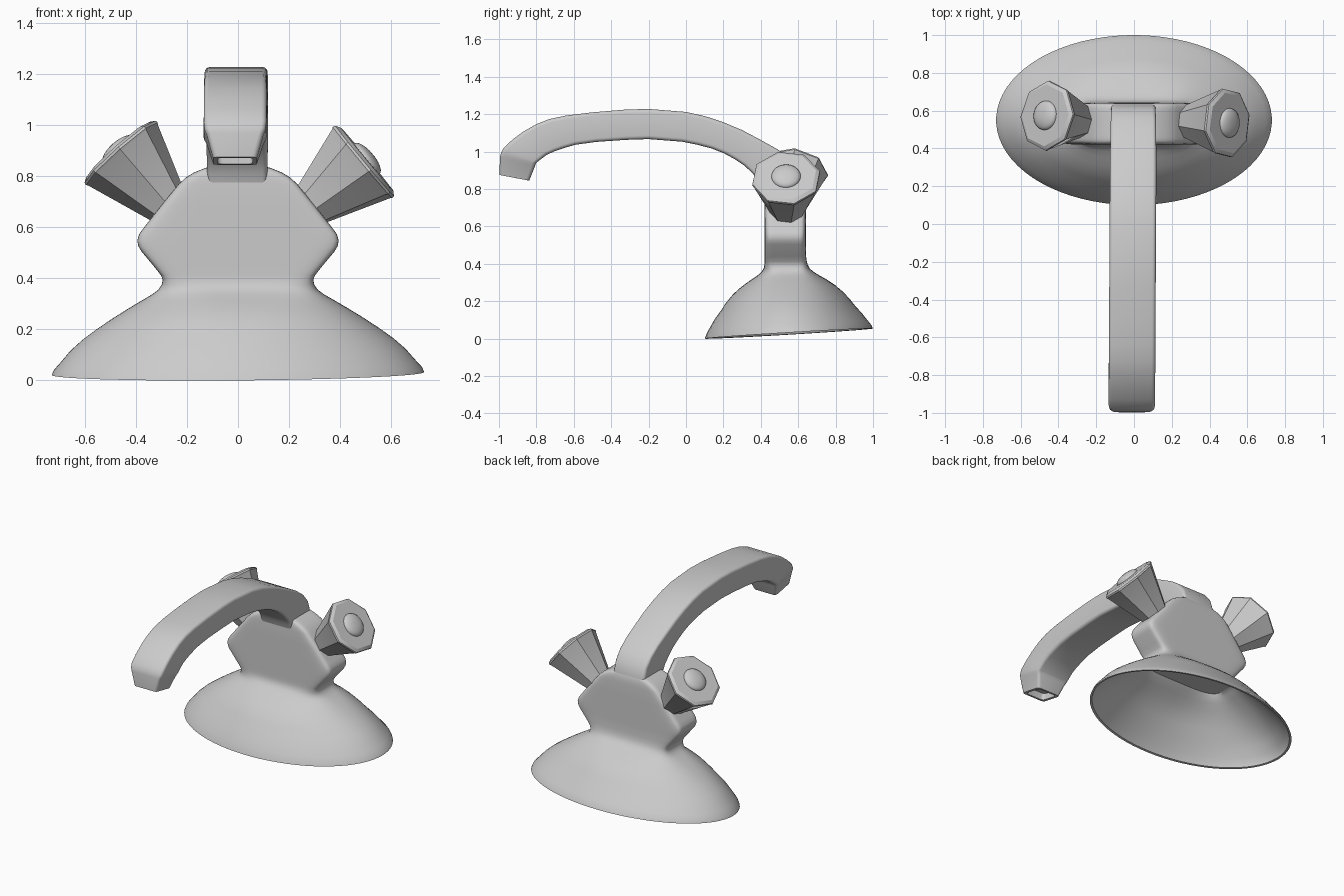
import bpy, math
from mathutils import Vector

if "Cube" in bpy.data.objects:
    bpy.data.objects.remove(bpy.data.objects["Cube"])

grey = bpy.data.materials.new("grey_metal")
grey.diffuse_color = (0.6, 0.6, 0.6, 1)
grey.use_nodes = True
grey.node_tree.nodes["Principled BSDF"].inputs["Base Color"].default_value = grey.diffuse_color


def loft(name, rings, angle=40):
    """Skin closed rings of equal length and cap both ends."""
    n = len(rings[0])
    verts = [v for r in rings for v in r]
    faces = [(i * n + j, i * n + (j + 1) % n, (i + 1) * n + (j + 1) % n, (i + 1) * n + j)
             for i in range(len(rings) - 1) for j in range(n)]
    faces += [tuple(reversed(range(n))), tuple(range(len(verts) - n, len(verts)))]
    me = bpy.data.meshes.new(name)
    me.from_pydata(verts, [], faces)
    me.materials.append(grey)
    ob = bpy.data.objects.new(name, me)
    bpy.context.collection.objects.link(ob)
    bpy.ops.object.select_all(action='DESELECT')
    ob.select_set(True)
    bpy.context.view_layer.objects.active = ob
    bpy.ops.object.mode_set(mode='EDIT')
    bpy.ops.mesh.select_all(action='SELECT')
    bpy.ops.mesh.normals_make_consistent(inside=False)
    bpy.ops.object.mode_set(mode='OBJECT')
    bpy.ops.object.shade_smooth_by_angle(angle=math.radians(angle))
    return ob


def superellipse(a, b, n, count=72):
    p = 2 / n
    out = []
    for i in range(count):
        t = 2 * math.pi * (i + 0.5) / count
        c, s = math.cos(t), math.sin(t)
        out.append((a * math.copysign(abs(c) ** p, c), b * math.copysign(abs(s) ** p, s)))
    return out


def rounded_rect(a, b, r, steps=4):
    out = []
    for k, (sx, sy) in enumerate(((1, 1), (-1, 1), (-1, -1), (1, -1))):
        for i in range(steps + 1):
            t = math.pi / 2 * (k + i / steps)
            out.append((sx * (a - r) + r * math.cos(t), sy * (b - r) + r * math.sin(t)))
    return out


# Flared hollow base blending into the flat angular body
def body_ring(z, a, b, cy, n):
    ring = []
    for x, y in superellipse(a, b, n):
        y += cy
        lean = (0.06 * (y - 0.1) + 0.008 * x) * max(0, 1 - z / 0.38)
        ring.append((x, y, z + lean))
    return ring


bell = [(0, .73, .45, .55, 2), (.02, .722, .443, .55, 2), (.05, .697, .425, .548, 2),
        (.10, .657, .394, .546, 2), (.145, .61, .36, .545, 2), (.19, .553, .33, .545, 2.05),
        (.235, .49, .293, .545, 2.15), (.275, .43, .25, .547, 2.3), (.31, .375, .203, .548, 2.6),
        (.335, .335, .165, .546, 3.2), (.355, .311, .14, .543, 4.2)]
neck_body = [(.375, .299, .123, .538, 6), (.395, .295, .116, .535, 8), (.412, .302, .113, .533, 9),
             (.44, .324, .111, .531, 10), (.505, .378, .111, .531, 10), (.525, .390, .111, .531, 10),
             (.548, .395, .111, .531, 10), (.572, .388, .111, .531, 10), (.595, .372, .111, .531, 10),
             (.69, .297, .111, .531, 10), (.77, .232, .111, .531, 10), (.795, .205, .109, .531, 9),
             (.815, .172, .106, .531, 8), (.832, .13, .10, .531, 8), (.84, .10, .085, .531, 8)]
inner = [(z + .002, a - .014, b - .014, cy, n) for z, a, b, cy, n in reversed(bell)]
loft("base_and_body", [body_ring(*r) for r in inner + bell + neck_body])

# Arched spout: (top y, top z, underside y, underside z, half width)
stations = [(.635, .76, .425, .76, .118), (.632, .83, .41, .81, .118), (.61, .90, .385, .85, .118),
            (.56, .96, .35, .89, .12), (.49, 1.012, .31, .927, .121), (.40, 1.062, .265, .957, .122),
            (.30, 1.115, .205, .99, .123), (.20, 1.157, .14, 1.016, .123), (.10, 1.19, .06, 1.037, .123),
            (0, 1.212, -.02, 1.053, .123), (-.20, 1.228, -.20, 1.067, .123),
            (-.32, 1.225, -.32, 1.063, .123), (-.50, 1.21, -.48, 1.052, .123),
            (-.64, 1.193, -.59, 1.037, .123), (-.73, 1.174, -.65, 1.02, .123),
            (-.80, 1.147, -.70, 1.003, .123), (-.87, 1.107, -.745, .983, .123),
            (-.93, 1.062, -.775, .96, .123), (-.975, 1.02, -.797, .943, .123),
            (-.99, .99, -.803, .935, .120), (-.995, .97, -.807, .922, .112),
            (-.997, .875, -.838, .845, .086),
            # recessed outlet
            (-.980, .872, -.855, .848, .068), (-.972, .915, -.852, .892, .072)]
rings = []
for ty, tz, by, bz, w in stations:
    top, bot = Vector((0, ty, tz)), Vector((0, by, bz))
    mid, up = (top + bot) / 2, (top - bot).normalized()
    cx = -0.006 + 0.006 * mid.y
    rings.append([(x + cx, mid.y + up.y * v, mid.z + up.z * v)
                  for x, v in rounded_rect(w, (top - bot).length / 2, .02)])
loft("spout", rings, 35)


# Octagonal tap handles with a domed cap
def revolve(name, centre, axis, profile, sides, roll, angle):
    rot = Vector(axis).to_track_quat('Z', 'Y')
    rings = []
    for d, r in profile:
        rings.append([Vector(centre) + rot @ Vector((r * math.cos(t), r * math.sin(t), d))
                      for t in (2 * math.pi * i / sides + roll for i in range(sides))])
    loft(name, rings, angle)


knob = [(-.34, .072), (-.03, .181), (-.022, .187), (-.012, .185), (0, .165)]
dome = [(-.01, .078)] + [(.03 * math.sin(t), .078 * math.cos(t))
                         for t in (math.pi / 2 * k / 6 for k in range(6))]
for side, centre, axis, roll in (("left", (-.47, .575, .905), (-.66, .10, .75), .15),
                                 ("right", (.505, .535, .868), (.77, -.02, .64), .25)):
    revolve(side + "_handle", centre, axis, knob, 8, roll, 25)
    revolve(side + "_handle_cap", centre, axis, dome, 32, 0, 50)
